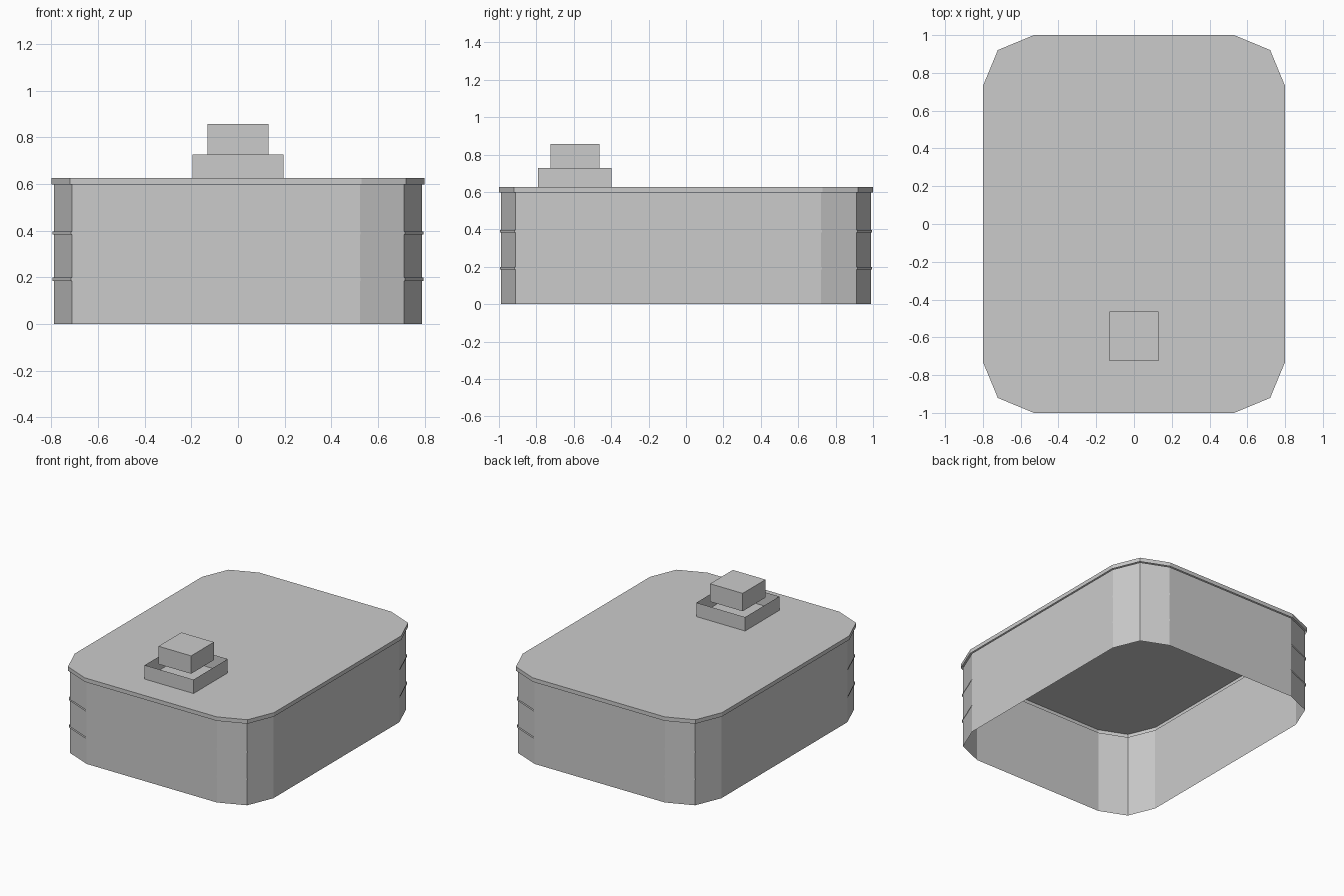
import bpy
import bmesh
from math import sin, cos, pi

cube = bpy.data.objects.get("Cube")
if cube:
    bpy.data.objects.remove(cube, do_unlink=True)

# One plain grey for every part
grey = bpy.data.materials.new("plain_grey")
grey.use_nodes = True
colour = (0.6, 0.6, 0.6, 1)
grey.diffuse_color = colour
grey.node_tree.nodes["Principled BSDF"].inputs["Base Color"].default_value = colour


def rounded_outline(half_x, half_y, radius, steps=2):
    """Counter-clockwise rectangle with faceted corners."""
    points = []
    for i, (sx, sy) in enumerate([(1, 1), (-1, 1), (-1, -1), (1, -1)]):
        for k in range(steps + 1):
            a = (i + k / steps) * pi / 2
            points.append((sx * (half_x - radius) + radius * cos(a),
                           sy * (half_y - radius) + radius * sin(a)))
    return points


def square_outline(half, y):
    return [(half, y + half), (-half, y + half), (-half, y - half), (half, y - half)]


def shell(name, outline, bottom, top, capped=False):
    """Thin upright wall along an outline, open below, with an optional top."""
    bm = bmesh.new()
    low = [bm.verts.new((x, y, bottom)) for x, y in outline]
    high = [bm.verts.new((x, y, top)) for x, y in outline]
    for i in range(len(outline)):
        j = (i + 1) % len(outline)
        bm.faces.new((low[i], low[j], high[j], high[i]))
    if capped:
        bm.faces.new(high)
    mesh = bpy.data.meshes.new(name)
    bm.to_mesh(mesh)
    bm.free()
    mesh.materials.append(grey)
    obj = bpy.data.objects.new(name, mesh)
    bpy.context.collection.objects.link(obj)
    return obj


# Body wall, open at the bottom
shell("body_wall", rounded_outline(0.79, 0.99, 0.267), 0, 0.598)

# Slim bands around the body
for label, z in (("lower", 0.185), ("upper", 0.383)):
    shell(label + "_band", rounded_outline(0.795, 0.995, 0.269), z, z + 0.014)

# Overhanging lid
shell("lid", rounded_outline(0.8, 1.0, 0.27), 0.598, 0.627, capped=True)

# Open collar with the raised block above it
shell("collar", square_outline(0.196, -0.594), 0.627, 0.728)
shell("top_block", square_outline(0.131, -0.594), 0.728, 0.858, capped=True)
